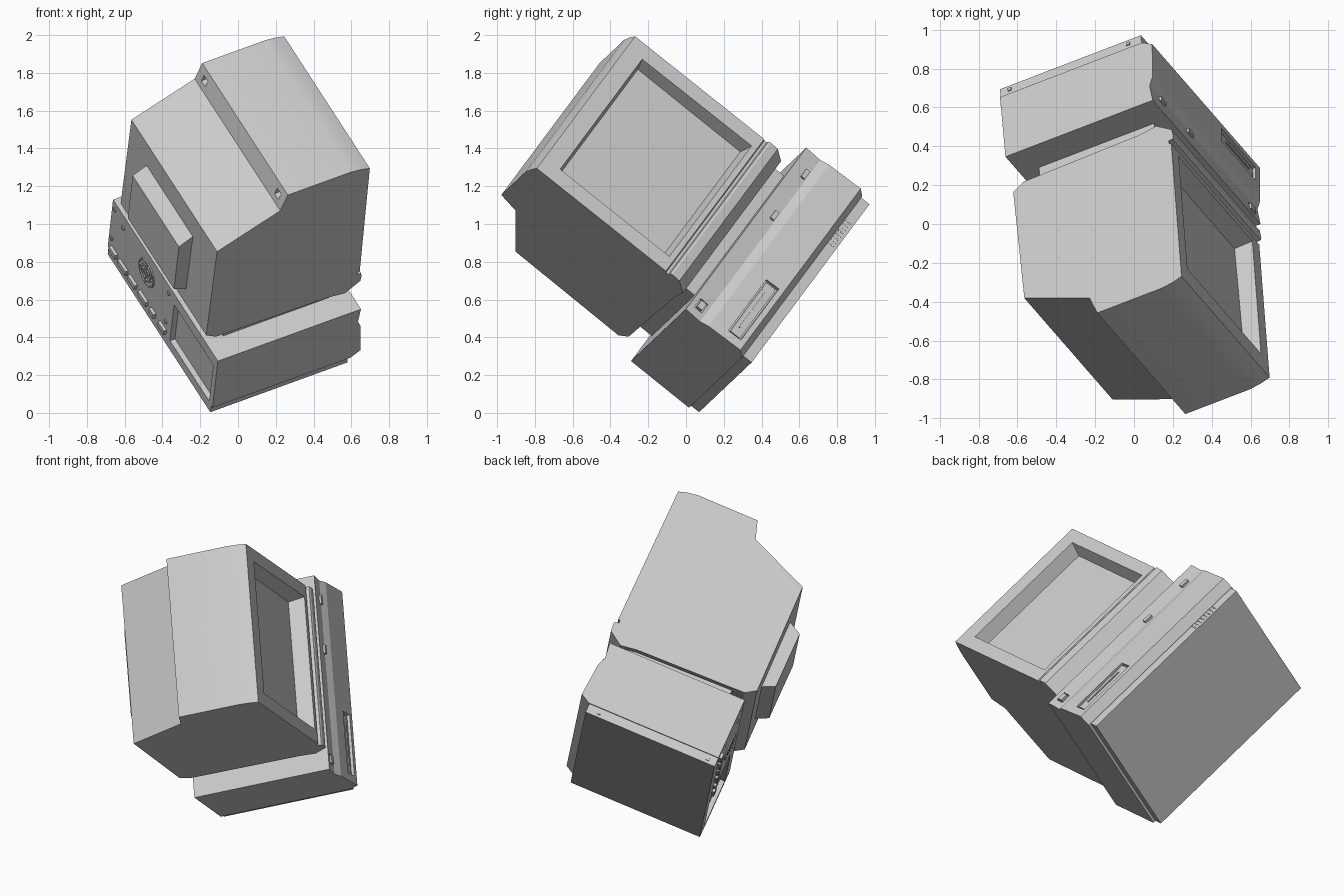
import bpy, bmesh, math
from mathutils import Matrix, Vector

if "Cube" in bpy.data.objects:
    bpy.data.objects.remove(bpy.data.objects["Cube"])

# Tilted frame: width axis, forward axis, up axis
fwd = Vector((0.884, 0.339, 0.321)).normalized()
wid = Vector((-0.461, 0.530, 0.711))
wid = (wid - fwd * wid.dot(fwd)).normalized()
up = fwd.cross(wid)
TILT = Matrix((wid, -fwd, up)).transposed().to_4x4()

grey = bpy.data.materials.new("warm grey plastic")
grey.diffuse_color = (0.6, 0.6, 0.6, 1)
grey.use_nodes = True
grey.node_tree.nodes["Principled BSDF"].inputs["Base Color"].default_value = grey.diffuse_color
parts = []


def finish(name, bm):
    bmesh.ops.recalc_face_normals(bm, faces=bm.faces)
    me = bpy.data.meshes.new(name)
    bm.to_mesh(me)
    bm.free()
    me.materials.append(grey)
    ob = bpy.data.objects.new(name, me)
    bpy.context.collection.objects.link(ob)
    parts.append(ob)
    return ob


def prism(name, x0, x1, profile):
    """Side profile of (forward, up) points swept across the width."""
    bm = bmesh.new()
    a = [bm.verts.new((x0, -f, z)) for f, z in profile]
    b = [bm.verts.new((x1, -f, z)) for f, z in profile]
    n = len(profile)
    bm.faces.new(a)
    bm.faces.new(b[::-1])
    for i in range(n):
        j = (i + 1) % n
        bm.faces.new((a[i], b[i], b[j], a[j]))
    return finish(name, bm)


def box(name, x0, x1, f0, f1, z0, z1):
    return prism(name, x0, x1, [(f0, z0), (f1, z0), (f1, z1), (f0, z1)])


def frustum(name, r0, f0, r1, f1):
    """Rectangles (x0, x1, z0, z1) joined between two depths."""
    bm = bmesh.new()
    rings = []
    for (x0, x1, z0, z1), f in ((r0, f0), (r1, f1)):
        rings.append([bm.verts.new((x, -f, z)) for x, z in
                      ((x0, z0), (x1, z0), (x1, z1), (x0, z1))])
    a, b = rings
    bm.faces.new(a)
    bm.faces.new(b[::-1])
    for i in range(4):
        j = (i + 1) % 4
        bm.faces.new((a[i], b[i], b[j], a[j]))
    return finish(name, bm)


def disc(name, x, f, z, radius, depth, inner=0.0, sides=20):
    """Disc or ring lying on a front or rear face."""
    bm = bmesh.new()
    if inner:
        loops = []
        for r, d in ((radius, f), (radius, f - depth), (inner, f - depth), (inner, f)):
            loops.append([bm.verts.new((x + r * math.cos(t), -d, z + r * math.sin(t)))
                          for t in (2 * math.pi * i / sides for i in range(sides))])
        for k in range(4):
            p, q = loops[k], loops[(k + 1) % 4]
            for i in range(sides):
                j = (i + 1) % sides
                bm.faces.new((p[i], p[j], q[j], q[i]))
    else:
        m = Matrix.Translation((x, -f + depth / 2, z)) @ Matrix.Rotation(math.pi / 2, 4, 'X')
        bmesh.ops.create_cone(bm, cap_ends=True, segments=sides, radius1=radius,
                              radius2=radius, depth=depth, matrix=m)
    return finish(name, bm)


def cut(target, cutter):
    mod = target.modifiers.new("cut", 'BOOLEAN')
    mod.operation = 'DIFFERENCE'
    mod.solver = 'EXACT'
    mod.object = cutter
    bpy.context.view_layer.objects.active = target
    bpy.ops.object.modifier_apply(modifier=mod.name)
    parts.remove(cutter)
    bpy.data.objects.remove(cutter)


# Computer case with creased front
case = prism("case", 0.09, 1.292, [
    (-0.105, -0.005), (-0.105, 0.39), (0.752, 0.39), (0.742, 0.29),
    (0.762, 0.24), (0.778, 0.03), (0.72, -0.005)])
cut(case, box("rear_recess_cutter", 0.13, 0.58, -0.2, -0.075, 0.005, 0.31))
cut(case, box("drive_cutter", 0.14, 0.52, 0.75, 0.9, 0.06, 0.142))
cut(case, box("button_cutter", 0.135, 0.197, 0.733, 0.9, 0.31, 0.36))
box("power_button", 0.143, 0.189, 0.72, 0.756, 0.318, 0.352)
box("drive_door", 0.15, 0.51, 0.74, 0.762, 0.069, 0.133)
box("drive_slot_lip", 0.2, 0.46, 0.755, 0.768, 0.1, 0.108)
for x in (0.858, 1.165):
    box("indicator_tab", x - 0.027, x + 0.027, 0.73, 0.758, 0.297, 0.322)

# Base plinth with speaker dots and side screws
box("case_base", 0.107, 1.284, -0.105, 0.715, -0.062, 0.0)
for i in range(8):
    for z in (-0.045, -0.03, -0.015):
        box("speaker_dot", 0.95 + i * 0.024, 0.957 + i * 0.024, 0.71, 0.718, z, z + 0.005)
for f in (-0.05, 0.64):
    box("side_screw", 1.28, 1.29, f - 0.01, f + 0.01, -0.045, -0.028)

# Rear fan grille, sockets and screws
for r in (0.085, 0.055, 0.028):
    disc("fan_ring", 0.88, -0.1, 0.24, r, 0.012, r - 0.009)
box("fan_spoke", 0.8, 0.96, -0.112, -0.1, 0.236, 0.244)
box("fan_spoke", 0.876, 0.884, -0.112, -0.1, 0.16, 0.32)
for x, w in ((0.66, 0.07), (0.77, 0.05), (0.88, 0.09), (1.0, 0.08), (1.11, 0.09), (1.22, 0.07)):
    box("rear_socket", x - w / 2, x + w / 2, -0.122, -0.1, 0.01, 0.045)
for x, z in ((1.26, 0.34), (0.64, 0.34), (1.16, 0.3), (0.64, 0.1), (1.26, 0.1)):
    disc("rear_screw", x, -0.1, z, 0.013, 0.012, sides=8)

# Swivel stand under the monitor
box("monitor_stand", 0.23, 1.12, 0.0, 0.67, 0.385, 0.485)

# Monitor shell: side profile with stepped rear roof and chin lip
monitor = prism("monitor", 0.18, 1.162, [
    (0.765, 1.473), (0.712, 1.490), (0.65, 1.5), (0.272, 1.5), (0.236, 1.386),
    (-0.13, 1.227), (-0.138, 0.522), (-0.076, 0.48), (0.6, 0.465), (0.70, 0.45),
    (0.785, 0.51), (0.79, 0.56), (0.785, 0.572), (0.762, 0.576), (0.762, 0.592), (0.775, 0.598)])
cut(monitor, frustum("screen_cutter", (0.282, 1.063, 0.652, 1.35), 0.68,
                     (0.258, 1.087, 0.626, 1.376), 0.79))
for x in (0.25, 1.09):
    cut(monitor, box("roof_slot_cutter", x - 0.022, x + 0.022, 0.2, 0.285, 1.42, 1.46))

# Rear tube housing
frustum("tube_housing", (0.43, 0.96, 0.625, 1.075), -0.125, (0.43, 0.96, 0.667, 1.026), -0.212)

# Tilt the whole set
for ob in parts:
    ob.matrix_world = TILT
for ob in (monitor,):
    bpy.ops.object.select_all(action='DESELECT')
    ob.select_set(True)
    bpy.context.view_layer.objects.active = ob
    bpy.ops.object.shade_smooth_by_angle(angle=math.radians(20))
